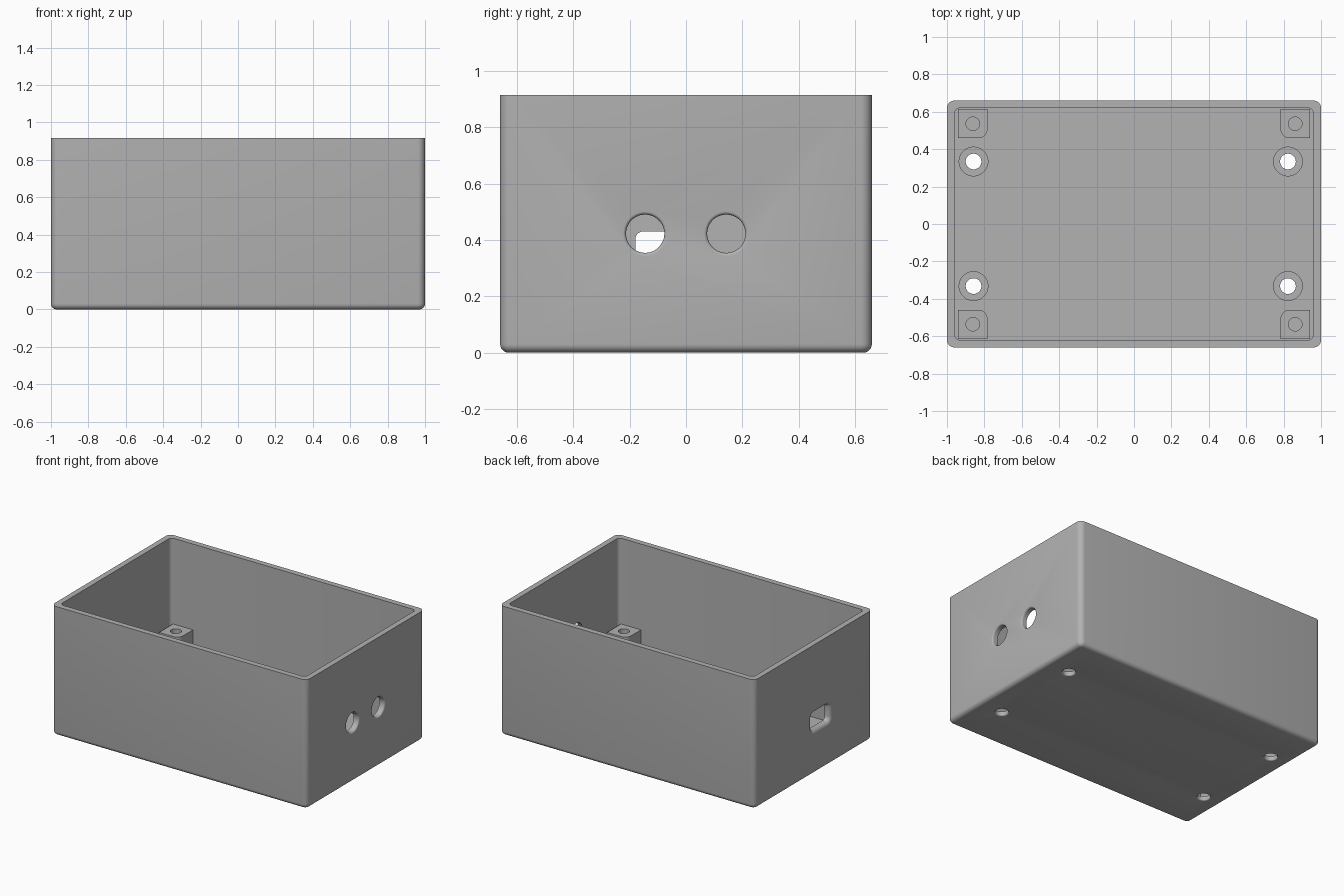
import bpy, bmesh
from math import sin, cos, pi
from mathutils import Matrix, Vector

if "Cube" in bpy.data.objects:
    bpy.data.objects.remove(bpy.data.objects["Cube"])

WIDTH, DEPTH, HEIGHT = 2.0, 1.32, 0.915
WALL, FLOOR, POST_TOP = 0.04, 0.05, 0.31

grey = bpy.data.materials.new("plain grey")
grey.use_nodes = True
grey.diffuse_color = (0.445, 0.445, 0.445, 1)
grey.node_tree.nodes["Principled BSDF"].inputs["Base Color"].default_value = grey.diffuse_color


def outline(w, d, radii, steps=10):
    """Rounded rectangle, counter-clockwise, one radius per corner from (+,+)."""
    points = []
    for i, (sx, sy) in enumerate([(1, 1), (-1, 1), (-1, -1), (1, -1)]):
        r = radii[i]
        for k in range(steps):
            a = (i + (k + 0.5) / steps) * pi / 2
            points.append((sx * (w / 2 - r) + r * cos(a), sy * (d / 2 - r) + r * sin(a)))
    return points


def loft(name, w, d, radii, levels, place):
    """Solid skinned through outlines; each level is (height, outward offset)."""
    bm = bmesh.new()
    rings = []
    for z, grow in levels:
        ring = outline(w + 2 * grow, d + 2 * grow, [max(r + grow, 0.001) for r in radii])
        rings.append([bm.verts.new((x, y, z)) for x, y in ring])
    for low, high in zip(rings, rings[1:]):
        for i in range(len(low)):
            j = (i + 1) % len(low)
            bm.faces.new((low[i], low[j], high[j], high[i]))
    bm.faces.new(rings[0][::-1])
    bm.faces.new(rings[-1])
    bmesh.ops.transform(bm, matrix=place, verts=bm.verts)
    bmesh.ops.recalc_face_normals(bm, faces=bm.faces)
    mesh = bpy.data.meshes.new(name)
    bm.to_mesh(mesh)
    bm.free()
    mesh.materials.append(grey)
    obj = bpy.data.objects.new(name, mesh)
    bpy.context.collection.objects.link(obj)
    return obj


def flare(r, sign, steps=6):
    """Levels of a rounded edge; sign -1 narrows toward z = 0, +1 widens."""
    angles = [k / steps * pi / 2 for k in range(steps + 1)]
    return [(r * (1 - cos(a)), sign * r * (1 - sin(a))) for a in angles]


def cut(target, cutter):
    cutter.hide_render = True
    mod = target.modifiers.new("cut", "BOOLEAN")
    mod.operation, mod.solver, mod.object = "DIFFERENCE", "EXACT", cutter
    bpy.context.view_layer.objects.active = target
    bpy.ops.object.modifier_apply(modifier=mod.name)
    bpy.data.objects.remove(cutter)


def finish(obj):
    bpy.ops.object.select_all(action="DESELECT")
    obj.select_set(True)
    bpy.context.view_layer.objects.active = obj
    bpy.ops.object.shade_smooth_by_angle(angle=0.6)


def at(x, y, z):
    return Matrix.Translation((x, y, z))


def hole(w, d, r, edge, depth, place):
    """Cutter entering a surface at z = 0, with a rounded lip."""
    lip = flare(edge, 1)
    return loft("cutter", w, d, [r] * 4, [(-0.02, lip[0][1])] + lip + [(depth, 0)], place)


# Shell: rounded outside, hollowed from above
shell = loft("box_shell", WIDTH, DEPTH, [0.04] * 4,
             flare(0.03, -1) + [(HEIGHT, 0)], at(0, 0, 0))
cut(shell, loft("cutter", WIDTH - 2 * WALL, DEPTH - 2 * WALL, [0.03] * 4,
                [(FLOOR, 0), (HEIGHT + 0.1, 0)], at(0, 0, 0)))

# Mounting holes in the floor, counterbored inside
for x in (-0.858, 0.823):
    for y in (-0.332, 0.334):
        cut(shell, hole(0.084, 0.084, 0.042, 0.008, 0.2, at(x, y, 0)))
        cut(shell, loft("cutter", 0.154, 0.154, [0.077] * 4,
                        [(FLOOR - 0.02, 0), (0.2, 0)], at(x, y, 0)))

# Two round cable holes in one end
into_left = Matrix.Rotation(-pi / 2, 4, "Y")
for y in (-0.145, 0.143):
    cut(shell, hole(0.136, 0.136, 0.068, 0.012, 0.1, at(WIDTH / 2, y, 0.422) @ into_left))

# Socket opening in the other end
into_right = Matrix.Rotation(pi / 2, 4, "Y")
cut(shell, hole(0.12, 0.2, 0.028, 0.03, 0.1, at(-WIDTH / 2, -0.08, 0.37) @ into_right))
finish(shell)

# Corner posts, rounded toward the middle, with screw holes
for sx, side in ((-1, "right"), (1, "left")):
    for sy, end in ((-1, "front"), (1, "back")):
        corners = [(1, 1), (-1, 1), (-1, -1), (1, -1)]
        radii = [0.045 if c == (-sx, -sy) else 0.001 for c in corners]
        post = loft(f"{end}_{side}_post", 0.156, 0.156, radii,
                    [(FLOOR - 0.01, 0), (POST_TOP, 0)], at(sx * 0.862, sy * 0.538, 0))
        cut(post, loft("cutter", 0.072, 0.072, [0.036] * 4,
                       [(FLOOR + 0.02, 0), (POST_TOP + 0.1, 0)], at(sx * 0.862, sy * 0.536, 0)))
        finish(post)
